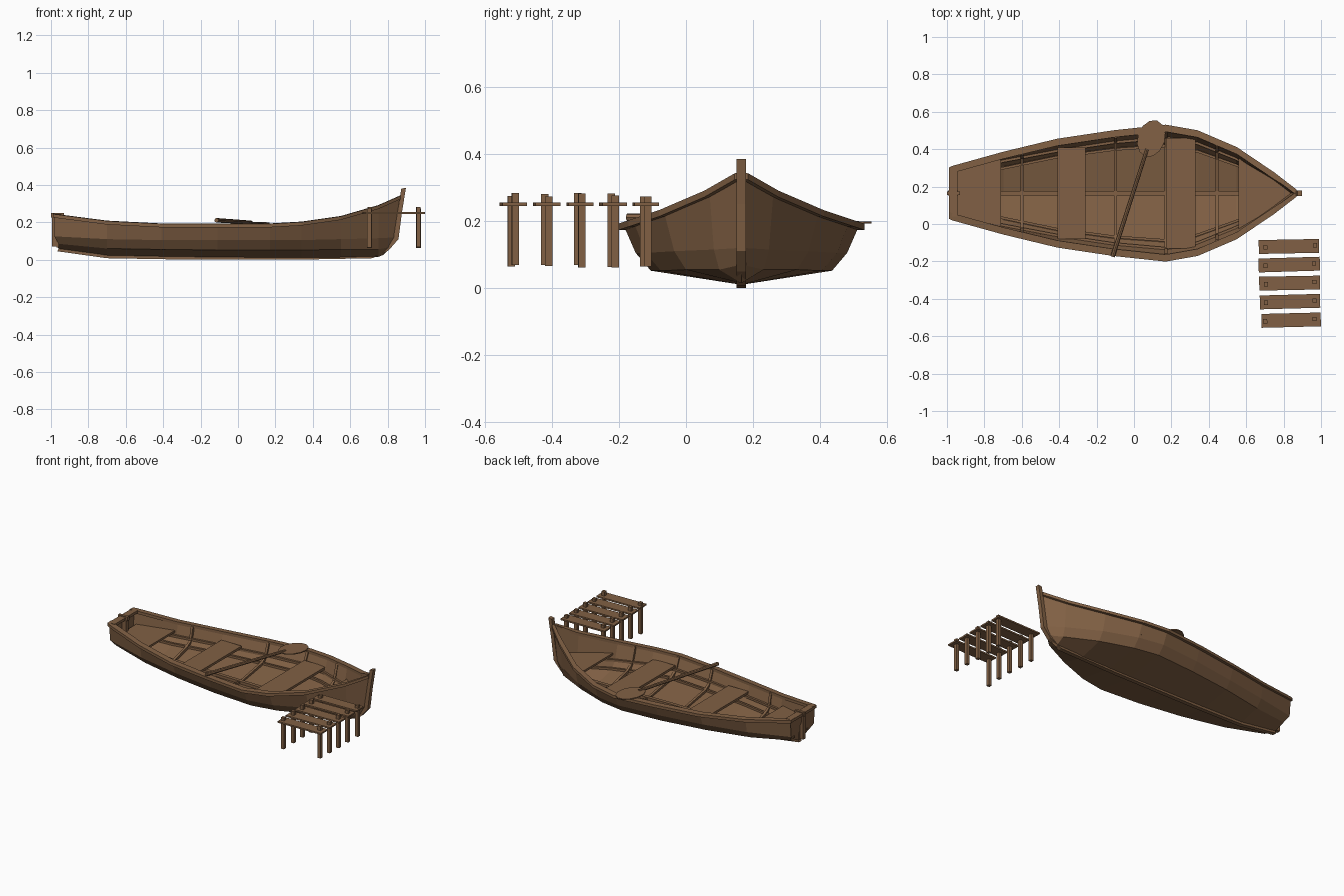
import bpy, bmesh, math, random
from mathutils import Vector, Matrix

if "Cube" in bpy.data.objects:
    bpy.data.objects.remove(bpy.data.objects["Cube"])

random.seed(4)
CY = 0.165  # boat centreline
wood = bpy.data.materials.new("brown wood")
wood.diffuse_color = (0.22, 0.118, 0.058, 1)
wood.use_nodes = True
wood.node_tree.nodes["Principled BSDF"].inputs["Base Color"].default_value = wood.diffuse_color


def finish(name, bm):
    bmesh.ops.remove_doubles(bm, verts=bm.verts, dist=0.0005)
    bmesh.ops.recalc_face_normals(bm, faces=bm.faces)
    me = bpy.data.meshes.new(name)
    bm.to_mesh(me)
    bm.free()
    me.materials.append(wood)
    ob = bpy.data.objects.new(name, me)
    bpy.context.collection.objects.link(ob)
    return ob


def box(name, c, size, rot=0.0):
    bm = bmesh.new()
    m = Matrix.Translation(c) @ Matrix.Rotation(rot, 4, 'Z') @ Matrix.Diagonal((*size, 1))
    bmesh.ops.create_cube(bm, size=1, matrix=m)
    return finish(name, bm)


def prism(name, pts, vec):
    bm = bmesh.new()
    f = bm.faces.new([bm.verts.new(p) for p in pts])
    ext = bmesh.ops.extrude_face_region(bm, geom=[f], use_keep_orig=True)
    bmesh.ops.translate(bm, verts=[v for v in ext["geom"] if isinstance(v, bmesh.types.BMVert)], vec=vec)
    return finish(name, bm)


def loft(bm, rings, closed=True):
    rows = [[bm.verts.new(p) for p in r] for r in rings]
    n = len(rows[0])
    for a, b in zip(rows, rows[1:]):
        for i in range(n if closed else n - 1):
            j = (i + 1) % n
            bm.faces.new((a[i], a[j], b[j], b[i]))
    return rows


def sweep(name, rings):
    bm = bmesh.new()
    rows = loft(bm, rings)
    bm.faces.new(rows[0])
    bm.faces.new(rows[-1])
    return finish(name, bm)


# hull stations: x, sheer width/height, side width/height, bilge width/height, keel height
ST = [(-0.97, .13, .235, .12, .125, .09, .085, .055),
      (-0.70, .205, .20, .19, .11, .15, .06, .02),
      (-0.41, .275, .185, .245, .105, .21, .055, .015),
      (-0.11, .32, .185, .29, .105, .25, .052, .012),
      (0.17, .35, .185, .315, .105, .27, .052, .01),
      (0.34, .32, .195, .285, .105, .24, .052, .01),
      (0.55, .23, .225, .20, .11, .165, .055, .01),
      (0.75, .095, .283, .082, .115, .066, .055, .015)]
BOW = [(.87, .335), (.85, .12), (.82, .07), (.775, .025)]


def station(x):
    for a, b in zip(ST, ST[1:]):
        if x <= b[0] + 1e-6:
            t = (x - a[0]) / (b[0] - a[0])
            return [p + (q - p) * t for p, q in zip(a, b)]
    return list(ST[-1])


def half(s):
    return [(s[1], s[2]), (s[3], s[4]), (s[5], s[6]), (0, s[7])]


def full(s, inset=0.0):
    h = half(s)
    h = [(w - inset if w else 0, z + (inset if i > 1 else 0)) for i, (w, z) in enumerate(h)]
    return [Vector((s[0], CY - w, z)) for w, z in h] + [Vector((s[0], CY + w, z)) for w, z in h[-2::-1]]


# hull shell with flat transom
bm = bmesh.new()
stern = full(ST[0])
for p in stern:
    p.x += -.012 if p.z > .1 else .01
bow = [Vector((x, CY, z)) for x, z in BOW]
rows = loft(bm, [stern] + [full(s) for s in ST[1:]] + [bow + bow[-2::-1]], closed=False)
bm.faces.new(rows[0])
hull = finish("hull", bm)
sol = hull.modifiers.new("planking", 'SOLIDIFY')
sol.thickness = 0.014
sol.offset = -1

# gunwale rails along both sheers, and across the transom
for side, s in (("right", -1), ("left", 1)):
    pts = [(-0.99, .12, .238)] + [(a[0], a[1], a[2]) for a in ST] + [(.868, .004, .335)]
    sweep(side + "_gunwale", [[(x, CY + s * (w + .016), z - .012), (x, CY + s * (w + .016), z + .007),
                               (x, CY + s * max(w - .022, 0), z + .009),
                               (x, CY + s * max(w - .022, 0), z - .010)] for x, w, z in pts])
    # inner stringers under the seats
    for nm, k, dw, dz in (("side_stringer", 3, .012, .0), ("bilge_stringer", 5, .010, .012)):
        sweep(side + "_" + nm, [[(a[0], CY + s * (a[k] - dw), a[k + 1] + dz + h0) if o == 0 else
                                 (a[0], CY + s * (a[k] - dw - .014), a[k + 1] + dz + h0)
                                 for o, h0 in ((0, 0), (0, .014), (1, .014), (1, 0))] for a in ST])
box("transom_rail", (-.967, CY, .235), (.045, .25, .018))

# keel and stem as one bent timber
outer = [(-.965, .045), (-.70, .008), (-.3, .001), (.3, 0), (.72, .008), (.805, .05),
         (.858, .11), (.876, .25), (.898, .385)]
inner = [(-.955, .07), (-.70, .03), (-.3, .024), (.3, .022), (.70, .03), (.78, .065),
         (.832, .12), (.852, .25), (.873, .380)]
prism("keel_and_stem", [(x, CY - .014, z) for x, z in outer + inner[::-1]], (0, .028, 0))
sweep("keelson", [[(a[0], CY + y, a[7] + z) for y, z in ((-.012, .01), (.012, .01), (.012, .034), (-.012, .034))]
                  for a in ST])

# stern post with cap
box("stern_post", (-.983, CY, .155), (.024, .026, .17))
box("stern_post_inner", (-.955, CY, .15), (.03, .026, .17))
box("stern_post_cap", (-.965, CY, .238), (.07, .018, .026))

# ribs following the hull section
for i, x in enumerate((-.60, -.10, .17, .445)):
    a, b = full(station(x), .008), full(station(x), .026)
    prism("rib_%d" % (i + 1), [p - Vector((.008, 0, 0)) for p in a + b[::-1]], (.016, 0, 0))

# seats and end platforms
box("rear_seat", (-.335, CY, .132), (.15, .49, .016))
box("front_seat", (.25, CY, .132), (.16, .59, .016))


def platform(name, xs, z, inset):
    ws = [(x, max(w - inset, .004)) for x, w in xs]
    prism(name, [(x, CY - w, z) for x, w in ws] + [(x, CY + w, z) for x, w in ws[::-1]], (0, 0, .014))


platform("stern_platform", [(-.955, .135), (-.71, .20)], .135, .015)
platform("bow_platform", [(.56, .212), (.75, .088), (.84, .02)], .145, .014)

# oar resting across the gunwales
p0, p1 = Vector((-.115, -.175, .211)), Vector((.07, .40, .199))
d = p1 - p0
bm = bmesh.new()
bmesh.ops.create_cone(bm, cap_ends=True, segments=8, radius1=.012, radius2=.010, depth=d.length,
                      matrix=Matrix.Translation((p0 + p1) / 2) @ d.to_track_quat('Z', 'Y').to_matrix().to_4x4())
finish("oar_shaft", bm)
ang = math.atan2(d.y, d.x)
u, v = Vector((math.cos(ang), math.sin(ang), -.02)), Vector((-math.sin(ang), math.cos(ang), 0))
c = Vector((.092, .457, .194))
prism("oar_blade", [c + u * (.101 * math.cos(t)) + v * (.073 * math.sin(t))
                    for t in (k * math.tau / 12 for k in range(12))], (0, 0, .006))

# jetty: five loose planks, each on two posts
for i, (cx, cy, ln) in enumerate(((.828, -.12, .322), (.830, -.217, .328), (.832, -.316, .325),
                                  (.834, -.415, .322), (.840, -.514, .317))):
    tilt = math.radians(random.uniform(.8, 2))
    box("jetty_plank_%d" % (i + 1), (cx, cy, .25), (ln, .074, .010), tilt)
    for side, x, dy in (("left", .704, -.006), ("right", .965, .006)):
        top, low = random.uniform(.272, .284), random.uniform(.06, .07)
        box("jetty_post_%s_%d" % (side, i + 1), (x + random.uniform(-.003, .003), cy + dy, (top + low) / 2),
            (.022, .022, top - low), tilt)
